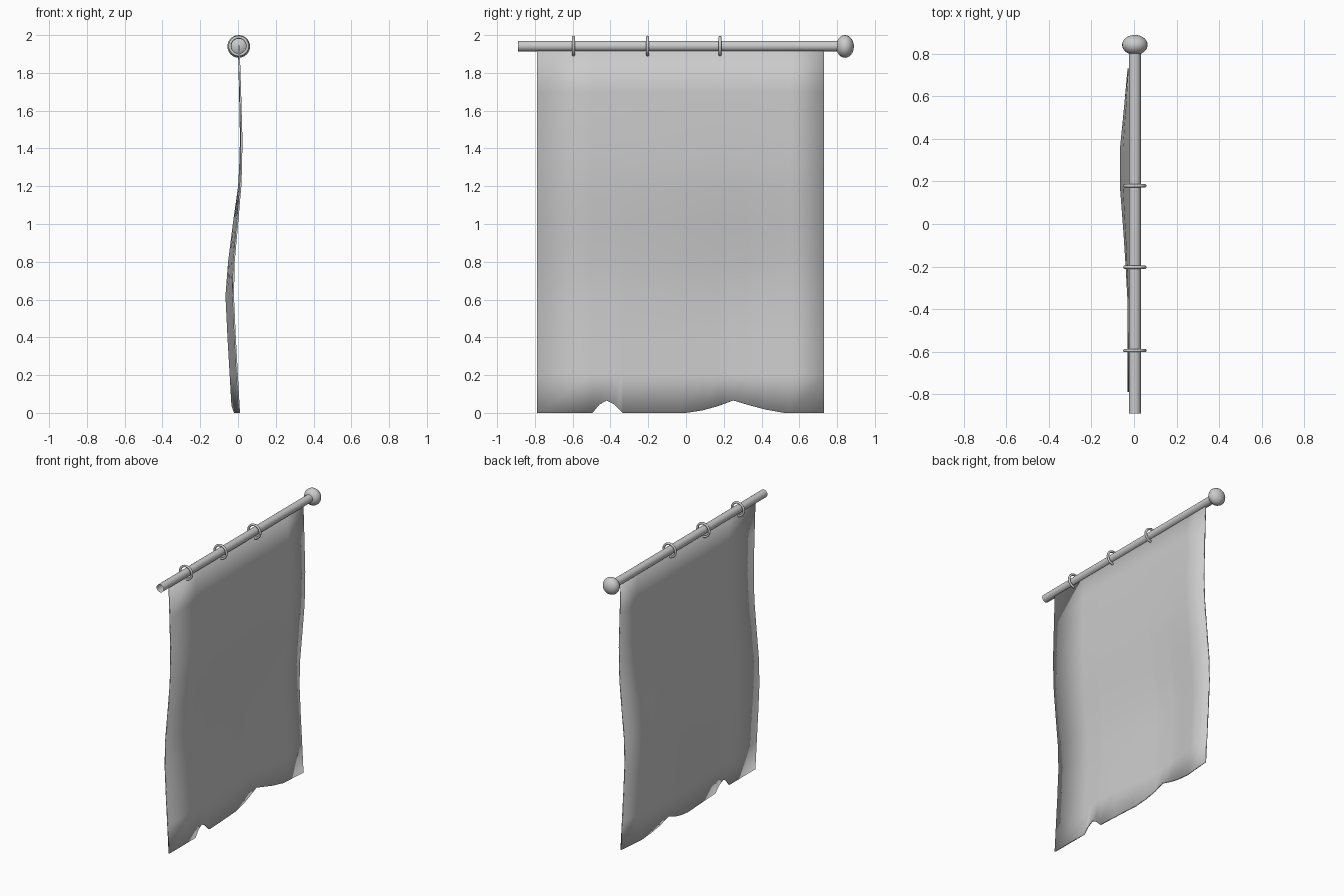
import bpy, math

if "Cube" in bpy.data.objects:
    bpy.data.objects.remove(bpy.data.objects["Cube"])

ROD_X, ROD_Z = 0.004, 1.942
ALONG_Y = (math.radians(90), 0, 0)


def smooth(obj, name):
    obj.name = name
    bpy.ops.object.select_all(action='DESELECT')
    obj.select_set(True)
    bpy.context.view_layer.objects.active = obj
    bpy.ops.object.shade_smooth_by_angle(angle=math.radians(40))


def lerp(points, t):
    for (a, va), (b, vb) in zip(points, points[1:]):
        if t <= b:
            return va + (vb - va) * max(0, t - a) / (b - a)
    return points[-1][1]


# Open-ended rod
bpy.ops.mesh.primitive_cylinder_add(vertices=24, radius=0.028, depth=1.70, end_fill_type='NOTHING',
                                    location=(ROD_X, -0.04, ROD_Z), rotation=ALONG_Y)
smooth(bpy.context.object, "rod")

# Flattened ball at the rod's end
bpy.ops.mesh.primitive_uv_sphere_add(segments=24, ring_count=16, radius=0.06,
                                     location=(ROD_X, 0.842, 1.94), rotation=ALONG_Y)
bpy.context.object.scale = (1, 1, 0.78)
smooth(bpy.context.object, "finial")

# Rings round the rod
for i, y in enumerate((-0.595, -0.203, 0.18)):
    bpy.ops.mesh.primitive_torus_add(major_segments=28, minor_segments=10, major_radius=0.047,
                                     minor_radius=0.008, location=(ROD_X, y, ROD_Z), rotation=ALONG_Y)
    smooth(bpy.context.object, f"ring_{i + 1}")

# Cloth: hanging profile, sideways billow and torn lower edge
hang = [(0, 0.006), (0.2, -0.005), (0.4, -0.016), (0.62, -0.026), (0.8, -0.022), (1.0, -0.004),
        (1.2, 0.013), (1.3, 0.017), (1.45, 0.019), (1.7, 0.012), (1.945, 0.004)]
depth = [(0, 0.034), (0.62, 0.036), (0.8, 0.026), (1.0, 0.019), (1.2, 0.008), (1.45, 0.004), (1.945, 0)]
billow = [(-0.79, 0), (-0.35, 0.02), (-0.2, 0.25), (-0.03, 0.55), (0.18, 1), (0.35, 1), (0.55, 0.45), (0.73, 0)]
hem = [(-0.79, 0), (-0.495, 0), (-0.46, 0.043), (-0.42, 0.066), (-0.38, 0.045), (-0.335, 0), (0.0, 0),
       (0.09, 0.014), (0.17, 0.036), (0.25, 0.066), (0.33, 0.042), (0.42, 0.018), (0.52, 0), (0.73, 0)]

cols = sorted({y for y, _ in billow} | {y for y, _ in hem})
rows = [z for z, _ in hang]
verts = []
for y in cols:
    for z in rows:
        z = max(z, lerp(hem, y))
        verts.append((lerp(hang, z) - lerp(depth, z) * lerp(billow, y), y, z))
n = len(rows)
faces = [(c * n + r, c * n + n + r, c * n + n + r + 1, c * n + r + 1)
         for c in range(len(cols) - 1) for r in range(n - 1)]
mesh = bpy.data.meshes.new("cloth")
mesh.from_pydata(verts, [], faces)
cloth = bpy.data.objects.new("cloth", mesh)
bpy.context.collection.objects.link(cloth)
smooth(cloth, "cloth")
solid = cloth.modifiers.new("thickness", 'SOLIDIFY')
solid.thickness = 0.009
solid.offset = 0
